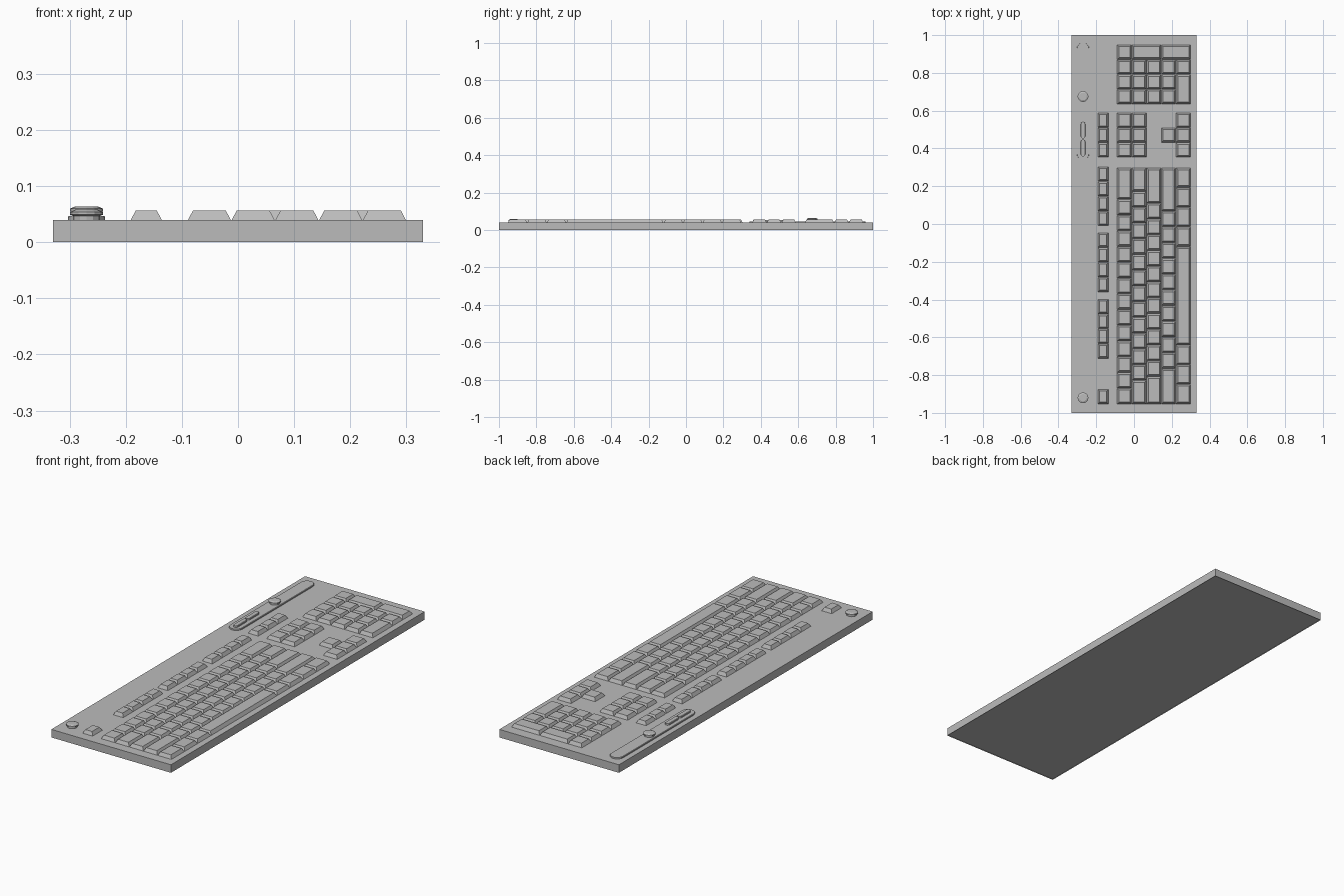
import bpy
import bmesh
from math import cos, sin, pi

old = bpy.data.objects.get("Cube")
if old:
    bpy.data.objects.remove(old, do_unlink=True)

grey = bpy.data.materials.new("plain_grey")
grey.use_nodes = True
COLOUR = (0.5, 0.5, 0.5, 1)
grey.diffuse_color = COLOUR
grey.node_tree.nodes["Principled BSDF"].inputs["Base Color"].default_value = COLOUR

DECK = 0.04        # top of the case
KEY_TOP = 0.057
ROW = 0.078        # spacing between key rows
UNIT = 1.25 / 15   # width of one key in the main block
PAD = 0.0785       # width of one key in the side blocks
ROWS = [-0.09 + ROW * i for i in range(5)]
KNOB_X = -0.27


def finish(name, bm):
    bmesh.ops.recalc_face_normals(bm, faces=bm.faces)
    mesh = bpy.data.meshes.new(name)
    bm.to_mesh(mesh)
    bm.free()
    mesh.materials.append(grey)
    obj = bpy.data.objects.new(name, mesh)
    bpy.context.collection.objects.link(obj)
    return obj


def loft(bm, rings):
    """Skin a stack of equal rings and cap both ends."""
    loops = [[bm.verts.new(p) for p in ring] for ring in rings]
    for a, b in zip(loops, loops[1:]):
        for i in range(len(a)):
            j = (i + 1) % len(a)
            bm.faces.new((a[i], a[j], b[j], b[i]))
    bm.faces.new(loops[0][::-1])
    bm.faces.new(loops[-1])


def rect(x0, x1, y0, y1, z, inset=0.0):
    x0, x1, y0, y1 = x0 + inset, x1 - inset, y0 + inset, y1 - inset
    return [(x0, y0, z), (x1, y0, z), (x1, y1, z), (x0, y1, z)]


def stadium(x, y0, y1, r, z, steps=8):
    ring = []
    for cy, start in ((y1 - r, 0), (y0 + r, pi)):
        for i in range(steps + 1):
            a = start + pi * i / steps
            ring.append((x + r * cos(a), cy + r * sin(a), z))
    return ring


def key(bm, x, y, wide, deep=ROW):
    """A tapered keycap whose lower corner is at x, y."""
    gap = 0.001
    box = (x + gap, x + deep - gap, y + gap, y + wide - gap)
    loft(bm, [rect(*box, DECK - 0.002), rect(*box, DECK),
              rect(*box, KEY_TOP, 0.009)])


def key_line(bm, x, y, widths, deep=ROW):
    for w in widths:
        key(bm, x, y, w, deep)
        y += w


# Case with a shallow recess underneath
bm = bmesh.new()
loft(bm, [rect(-0.33, 0.33, -1, 1, z) for z in (0, 0.036, DECK)])
base = min(bm.faces, key=lambda f: f.calc_center_median().z)
bmesh.ops.inset_region(bm, faces=[base], thickness=0.012)
for v in base.verts:
    v.co.z += 0.004
finish("case", bm)

# Main typing block, each row listed in key units
layout = [
    [1] * 13 + [2],
    [1.5] + [1] * 12 + [1.5],
    [1.75] + [1] * 11 + [2.25],
    [2.25] + [1] * 10 + [2.75],
    [1.25] * 3 + [6.25] + [1.25] * 4,
]
bm = bmesh.new()
for x, row in zip(ROWS, layout):
    key_line(bm, x, -0.953, [w * UNIT for w in row])
finish("main_keys", bm)

# Function row, with shallower keys in groups
bm = bmesh.new()
for start, count in ((-0.953, 1), (-0.712, 4), (-0.36, 4), (-0.01, 4), (0.353, 3)):
    key_line(bm, -0.192, start, [PAD] * count, 0.057)
finish("function_keys", bm)

# Navigation block and arrows
bm = bmesh.new()
for x in ROWS[:2] + ROWS[4:]:
    key_line(bm, x, 0.353, [PAD] * 3)
key(bm, ROWS[3], 0.353 + PAD, PAD)
finish("navigation_keys", bm)

# Number pad with double keys at the far column and the near row
bm = bmesh.new()
PAD_Y = 0.635
for x in ROWS[:4]:
    key_line(bm, x, PAD_Y, [PAD] * 3)
key_line(bm, ROWS[4], PAD_Y, [2 * PAD, PAD])
far = PAD_Y + 3 * PAD
key(bm, ROWS[0], far, PAD)
for i in (1, 3):
    key(bm, ROWS[i], far, PAD, 2 * ROW)
finish("number_pad_keys", bm)

# Raised control strip and its two slim buttons
bm = bmesh.new()
loft(bm, [stadium(KNOB_X, 0.34, 0.96, r, z)
          for r, z in ((0.033, DECK - 0.002), (0.033, 0.045), (0.031, 0.047))])
finish("control_strip", bm)
for name, y in (("lower_button", 0.357), ("upper_button", 0.452)):
    bm = bmesh.new()
    loft(bm, [stadium(KNOB_X, y, y + 0.09, r, z)
              for r, z in ((0.012, 0.046), (0.012, 0.053), (0.01, 0.055))])
    finish(name, bm)


# Round knobs with a narrow neck and a bevelled cap
def knob(name, y, base_z, top):
    bm = bmesh.new()
    profile = ((0.024, base_z), (0.024, top - 0.011), (0.029, top - 0.009),
               (0.029, top - 0.004), (0.02, top))
    loft(bm, [[(KNOB_X + r * cos(pi * i / 6), y + r * sin(pi * i / 6), z)
               for i in range(12)] for r, z in profile])
    finish(name, bm)


knob("strip_knob", 0.675, 0.046, 0.064)
knob("corner_knob", -0.92, DECK - 0.002, 0.058)
